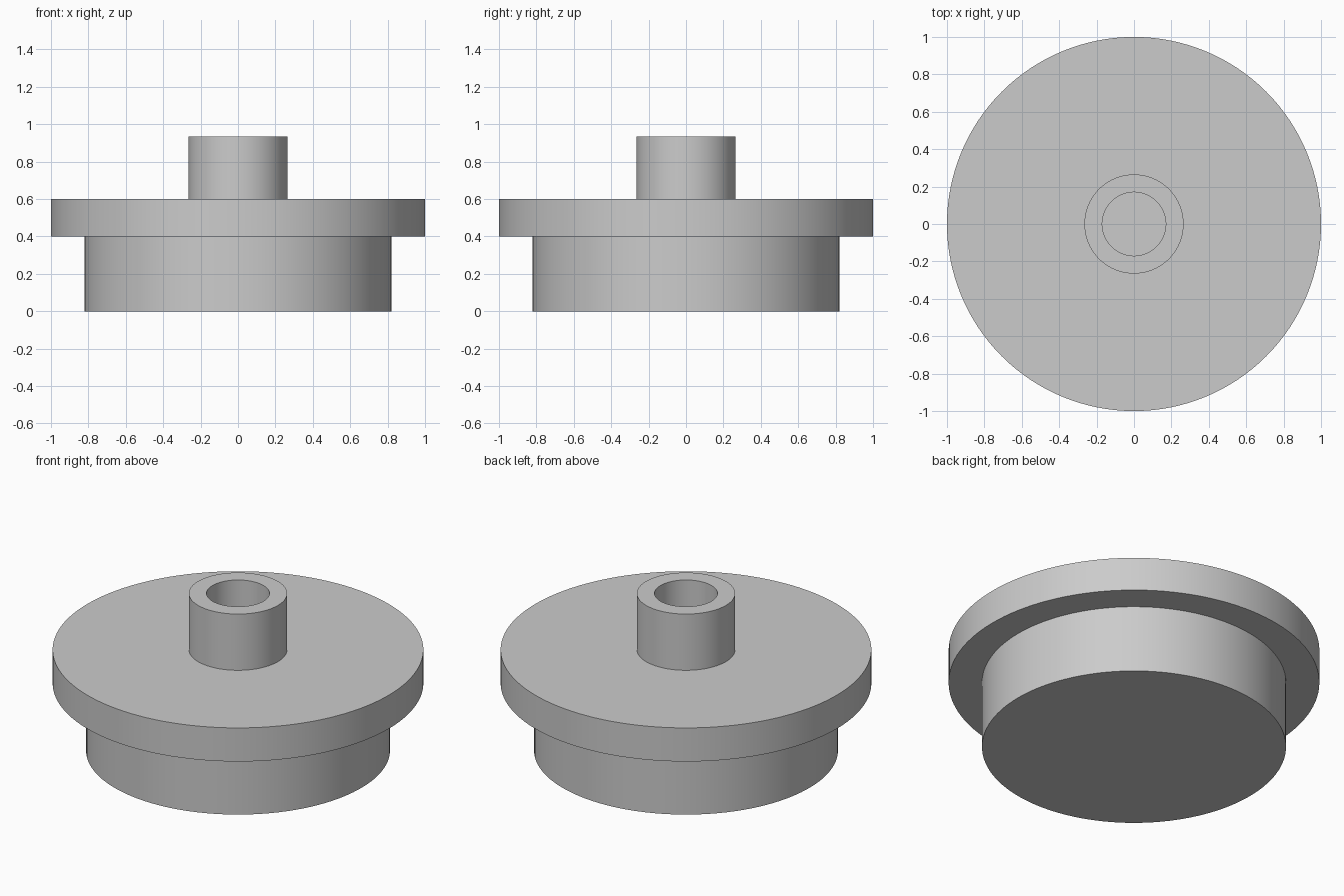
import bpy
import bmesh
import math

if "Cube" in bpy.data.objects:
    bpy.data.objects.remove(bpy.data.objects["Cube"])

SEGMENTS = 128

# Half section (radius, height): plug, flange, then hollow boss with a blind bore
PROFILE = [
    (0.0, 0.0), (0.82, 0.0), (0.82, 0.40),
    (1.0, 0.40), (1.0, 0.60),
    (0.265, 0.60), (0.265, 0.935),
    (0.17, 0.935), (0.17, 0.60), (0.0, 0.60),
]

grey = bpy.data.materials.new("grey_metal")
grey.diffuse_color = (0.6, 0.6, 0.6, 1.0)
grey.use_nodes = True
grey.node_tree.nodes["Principled BSDF"].inputs["Base Color"].default_value = grey.diffuse_color


def lathe(name, profile, material):
    """Revolve a half section around the z axis into a closed solid."""
    bm = bmesh.new()
    verts = [bm.verts.new((r, 0, z)) for r, z in profile]
    edges = [bm.edges.new(pair) for pair in zip(verts, verts[1:])]
    bmesh.ops.spin(bm, geom=verts + edges, axis=(0, 0, 1), cent=(0, 0, 0),
                   angle=math.tau, steps=SEGMENTS, use_duplicate=False)
    bmesh.ops.remove_doubles(bm, verts=bm.verts[:], dist=1e-5)
    bmesh.ops.recalc_face_normals(bm, faces=bm.faces[:])
    mesh = bpy.data.meshes.new(name)
    bm.to_mesh(mesh)
    bm.free()
    mesh.materials.append(material)
    obj = bpy.data.objects.new(name, mesh)
    bpy.context.collection.objects.link(obj)
    return obj


# Flanged plug with central socket boss
plug = lathe("flanged_plug", PROFILE, grey)
bpy.context.view_layer.objects.active = plug
plug.select_set(True)
bpy.ops.object.shade_smooth_by_angle(angle=math.radians(30))
